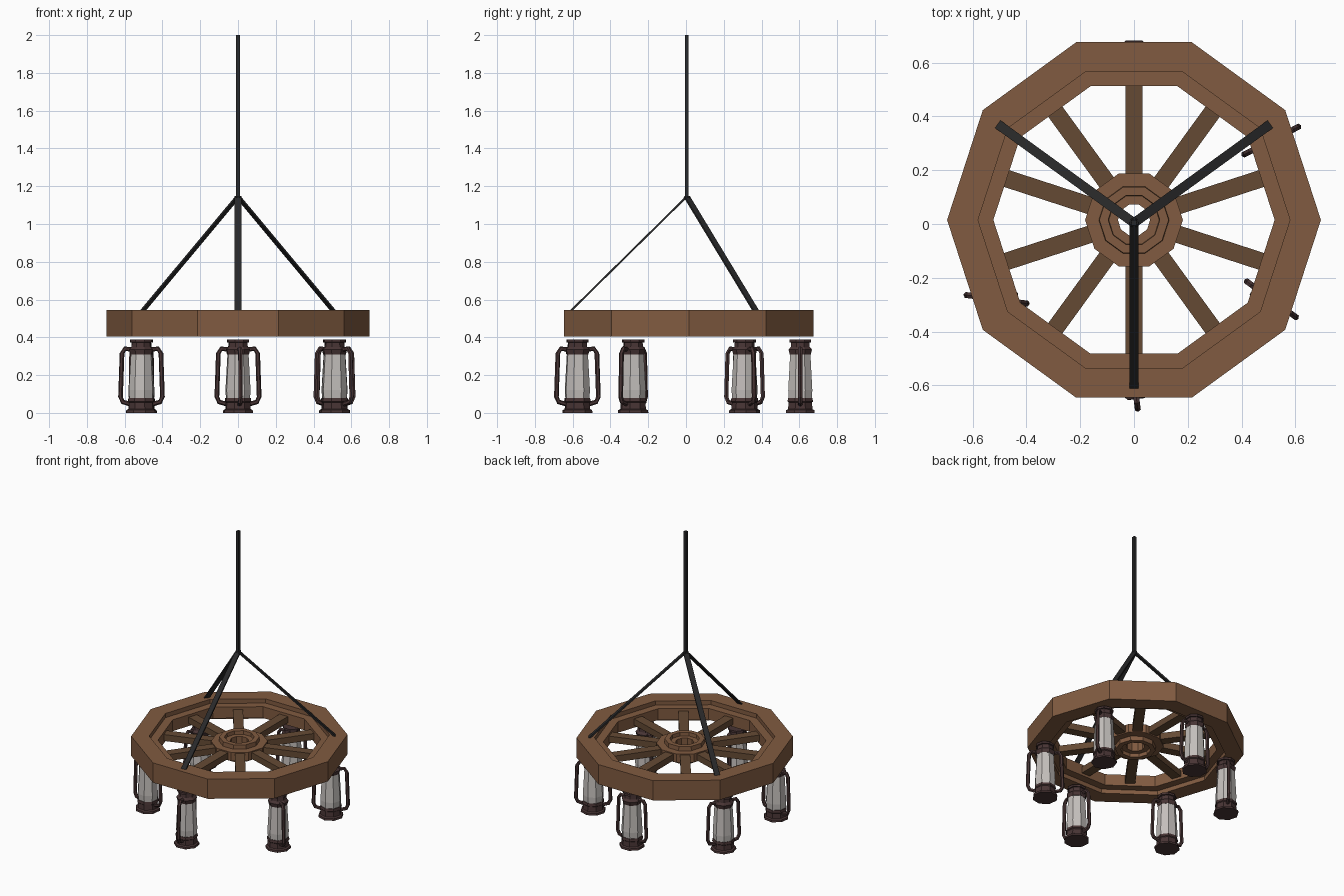
import bpy, bmesh, math
from mathutils import Vector, Matrix

if "Cube" in bpy.data.objects:
    bpy.data.objects.remove(bpy.data.objects["Cube"])

CENTRE = Vector((0, 0.015, 0))


def material(name, rgb):
    m = bpy.data.materials.new(name)
    m.diffuse_color = (*rgb, 1)
    m.use_nodes = True
    m.node_tree.nodes["Principled BSDF"].inputs["Base Color"].default_value = m.diffuse_color
    return m


WOOD = material("wood", (0.22, 0.105, 0.052))
DARK_WOOD = material("dark_wood", (0.13, 0.068, 0.034))
IRON = material("iron", (0.022, 0.022, 0.023))
RUST = material("rusty_metal", (0.065, 0.035, 0.035))
GLASS = material("glass", (0.55, 0.52, 0.5))


def finish(bm, name, mat, matrix):
    bmesh.ops.recalc_face_normals(bm, faces=bm.faces)
    mesh = bpy.data.meshes.new(name)
    bm.to_mesh(mesh)
    bm.free()
    mesh.materials.append(mat)
    obj = bpy.data.objects.new(name, mesh)
    obj.matrix_world = matrix
    bpy.context.collection.objects.link(obj)
    return obj


def lathe(name, profile, sides, mat, matrix, ring=False):
    """Turn an (r, z) profile; ring closes the profile, otherwise ends are capped."""
    bm = bmesh.new()
    loops = []
    for r, z in profile:
        loops.append([bm.verts.new((r * math.cos(a), r * math.sin(a), z))
                      for a in (2 * math.pi * i / sides for i in range(sides))])
    pairs = list(zip(loops, loops[1:]))
    if ring:
        pairs.append((loops[-1], loops[0]))
    else:
        bm.faces.new(loops[0])
        bm.faces.new(loops[-1])
    for a, b in pairs:
        for i in range(sides):
            j = (i + 1) % sides
            bm.faces.new((a[i], a[j], b[j], b[i]))
    return finish(bm, name, mat, matrix)


def bar(name, start, end, width, thick, mat):
    """Box from start to end, its width kept horizontal."""
    start, end = Vector(start), Vector(end)
    d = end - start
    axis = d.normalized()
    side = Vector((0, 0, 1)).cross(axis)
    side = side.normalized() if side.length > 1e-4 else Vector((1, 0, 0))
    up = axis.cross(side)
    rot = Matrix((side, up, axis)).transposed().to_4x4()
    bm = bmesh.new()
    bmesh.ops.create_cube(bm, size=1, matrix=Matrix.Diagonal((width, thick, d.length, 1)))
    return finish(bm, name, mat, Matrix.Translation((start + end) / 2) @ rot)


def polar(r, deg, z):
    a = math.radians(deg)
    return CENTRE + Vector((r * math.cos(a), r * math.sin(a), z))


at_centre = Matrix.Translation(CENTRE)

# Wheel rim with a stepped inner ledge
lathe("wheel_rim", [(0.695, 0.405), (0.695, 0.545), (0.58, 0.545), (0.58, 0.515),
                    (0.523, 0.515), (0.523, 0.435), (0.58, 0.435), (0.58, 0.405)],
      10, WOOD, at_centre, ring=True)

# Hub with a raised collar on both faces
lathe("wheel_hub", [(0.182, 0.445), (0.182, 0.505), (0.131, 0.505), (0.129, 0.535),
                    (0.096, 0.535), (0.094, 0.51), (0.06, 0.51), (0.06, 0.44),
                    (0.094, 0.44), (0.096, 0.415), (0.129, 0.415), (0.131, 0.445)],
      10, WOOD, at_centre, ring=True)

# Spokes
for i in range(10):
    a = 18 + 36 * i
    bar("spoke", polar(0.15, a, 0.475), polar(0.51, a, 0.475), 0.065, 0.045, DARK_WOOD)

# Hanging rod and three straps
TOP = Vector((0, 0.004, 1.145))
bar("hanging_rod", TOP, TOP + Vector((0, 0, 0.855)), 0.02, 0.02, IRON)
for foot in ((-0.505, 0.37, 0.54), (0.505, 0.37, 0.54), (0, -0.61, 0.54)):
    bar("strap", TOP, foot, 0.035, 0.01, IRON)


def handle(matrix):
    # One side tube, swept as a bevelled curve and turned into a mesh
    path = [(0.05, 0.335), (0.088, 0.34), (0.104, 0.315), (0.112, 0.085),
            (0.1, 0.058), (0.055, 0.045)]
    bm = bmesh.new()
    n, r = 6, 0.0125
    pts = [Vector((x, 0, z)) for x, z in path]
    loops = []
    for i, p in enumerate(pts):
        t = (pts[min(i + 1, len(pts) - 1)] - pts[max(i - 1, 0)]).normalized()
        out = Vector((0, 1, 0)).cross(t)
        loops.append([bm.verts.new(p + r * (math.cos(k * 2 * math.pi / n) * out
                                            + math.sin(k * 2 * math.pi / n) * Vector((0, 1, 0))))
                      for k in range(n)])
    for a, b in zip(loops, loops[1:]):
        for k in range(n):
            bm.faces.new((a[k], a[(k + 1) % n], b[(k + 1) % n], b[k]))
    bm.faces.new(loops[0])
    bm.faces.new(loops[-1])
    finish(bm, "lantern_handle", RUST, matrix)


# Six lanterns: position angle and the direction of their handles
for pos, turn in ((90, 0), (30, 27), (330, -36), (270, 97), (210, 172), (150, 60)):
    m = (Matrix.Translation(polar(0.59, pos, 0)) @ Matrix.Rotation(math.radians(turn), 4, 'Z'))
    body = m @ Matrix.Rotation(math.pi / 8, 4, 'Z')
    lathe("lantern_base", [(0.083, 0), (0.081, 0.014), (0.07, 0.02), (0.067, 0.055),
                           (0.073, 0.06), (0.07, 0.078)], 8, RUST, body)
    lathe("lantern_glass", [(0.066, 0.075), (0.069, 0.12), (0.058, 0.312)], 8, GLASS, body)
    lathe("lantern_cap", [(0.06, 0.308), (0.067, 0.335), (0.054, 0.35), (0.052, 0.372),
                          (0.061, 0.374), (0.061, 0.388)], 8, RUST, body)
    handle(m)
    handle(m @ Matrix.Rotation(math.pi, 4, 'Z'))
